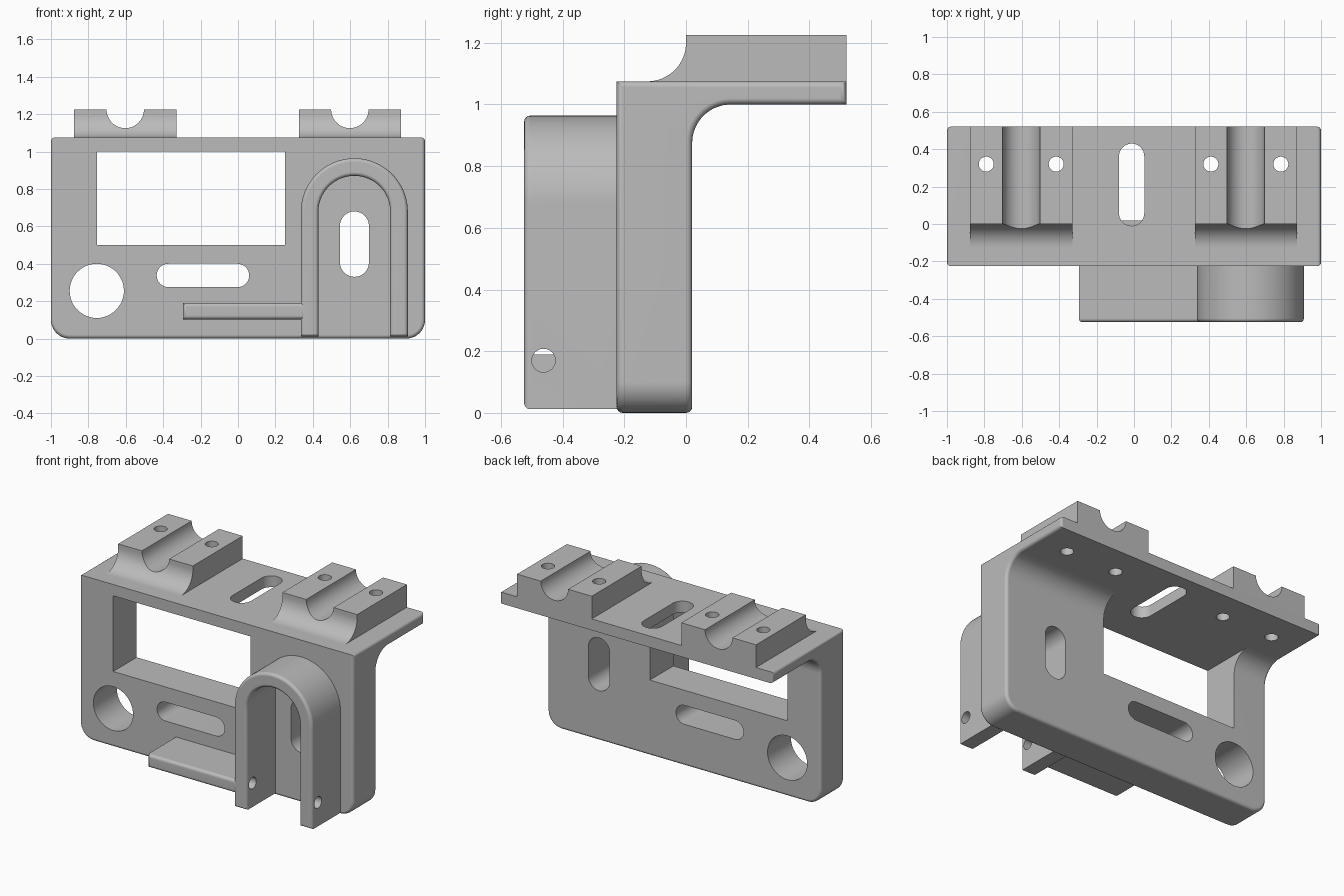
import bpy, bmesh
from math import sin, cos, radians
from mathutils import Vector

if "Cube" in bpy.data.objects:
    bpy.data.objects.remove(bpy.data.objects["Cube"])

grey = bpy.data.materials.new("bare_grey")
grey.use_nodes = True
COLOUR = (0.5, 0.5, 0.5, 1)
grey.diffuse_color = COLOUR
grey.node_tree.nodes["Principled BSDF"].inputs["Base Color"].default_value = COLOUR


def arc(cx, cy, r, start, end, n=16):
    angles = [radians(start + (end - start) * i / n) for i in range(n + 1)]
    return [(cx + r * cos(a), cy + r * sin(a)) for a in angles]


def circle(cx, cy, r):
    return arc(cx, cy, r, 0, 360, 48)[:-1]


def slot(x0, x1, y0, y1):
    """Round-ended slot filling the given rectangle."""
    if x1 - x0 > y1 - y0:
        r, cy = (y1 - y0) / 2, (y0 + y1) / 2
        return arc(x1 - r, cy, r, -90, 90) + arc(x0 + r, cy, r, 90, 270)
    r, cx = (x1 - x0) / 2, (x0 + x1) / 2
    return arc(cx, y1 - r, r, 0, 180) + arc(cx, y0 + r, r, 180, 360)


def box(x0, x1, y0, y1):
    return [(x0, y0), (x1, y0), (x1, y1), (x0, y1)]


def prism(name, outline, axis, lo, hi, shape=None):
    """Extrude a flat outline along an axis; shape edits the bmesh."""
    place = {"X": lambda p, d: (d, p[0], p[1]),
             "Y": lambda p, d: (p[0], d, p[1]),
             "Z": lambda p, d: (p[0], p[1], d)}[axis]
    bm = bmesh.new()
    face = bm.faces.new([bm.verts.new(place(p, lo)) for p in outline])
    moved = bmesh.ops.extrude_face_region(bm, geom=[face])["geom"]
    bmesh.ops.translate(bm, vec=Vector(place((0, 0), hi - lo)),
                        verts=[v for v in moved if isinstance(v, bmesh.types.BMVert)])
    bmesh.ops.recalc_face_normals(bm, faces=bm.faces)
    if shape:
        shape(bm)
    mesh = bpy.data.meshes.new(name)
    bm.to_mesh(mesh)
    bm.free()
    mesh.materials.append(grey)
    obj = bpy.data.objects.new(name, mesh)
    bpy.context.collection.objects.link(obj)
    return obj


def cut(obj, outline, axis, lo, hi):
    cutter = prism("cutter", outline, axis, lo, hi)
    cutter.hide_render = True
    mod = obj.modifiers.new("cut", "BOOLEAN")
    mod.operation, mod.solver, mod.object = "DIFFERENCE", "EXACT", cutter
    bpy.context.view_layer.objects.active = obj
    bpy.ops.object.modifier_apply(modifier=mod.name)
    bpy.data.objects.remove(cutter)


def finish(obj):
    bpy.ops.object.select_all(action="DESELECT")
    obj.select_set(True)
    bpy.context.view_layer.objects.active = obj
    bpy.ops.object.shade_smooth_by_angle(angle=radians(30))
    mod = obj.modifiers.new("flat_faces", "WEIGHTED_NORMAL")
    mod.keep_sharp = True


def round_edges(bm, edges, r, n):
    bmesh.ops.bevel(bm, geom=edges, offset=r, segments=n, profile=0.5, affect="EDGES")


FRONT, BACK, TOP, NOSE = -0.225, 0.52, 1.075, -0.525


# Bracket body: upright plate and rear shelf joined by an inside fillet
def shape_body(bm):
    corners = [e for e in bm.edges if all(v.co.z < 0.01 for v in e.verts)
               and abs(e.verts[0].co.x - e.verts[1].co.x) < 0.01]
    round_edges(bm, corners, 0.1, 10)
    rim = [e for e in bm.edges if e.calc_face_angle(0) > radians(45)
           and not (abs(e.verts[0].co.x - e.verts[1].co.x) > 0.5 and e.verts[0].co.z > 0.5)]
    round_edges(bm, rim, 0.02, 4)


profile = [(FRONT, 0), (0.02, 0)] + arc(0.145, 0.875, 0.125, 180, 90)
profile += [(BACK, 1.0), (BACK, TOP), (FRONT, TOP)]
body = prism("bracket_body", profile, "X", -1, 1, shape_body)
for opening in (box(-0.755, 0.25, 0.5, 1.0),
                circle(-0.755, 0.255, 0.145),
                slot(-0.435, 0.06, 0.275, 0.4),
                slot(0.545, 0.7, 0.33, 0.68)):
    cut(body, opening, "Y", -0.4, 0.7)
cut(body, slot(-0.08, 0.055, -0.01, 0.43), "Z", 0.95, 1.2)

# Two clamp blocks with a half-round groove, swept front and bolt holes
for name, cx in (("right_clamp_block", -0.603), ("left_clamp_block", 0.598)):
    side = [(-0.125, 1.07), (BACK, 1.07), (BACK, 1.225), (0, 1.225)]
    side += arc(-0.125, 1.2, 0.125, 0, -90)
    clamp = prism(name, side, "X", cx - 0.273, cx + 0.273)
    cut(clamp, circle(cx, 1.225, 0.1), "Y", -0.3, 0.7)
    for dx in (-0.187, 0.187):
        bolt = circle(cx + dx, 0.32, 0.04)
        cut(clamp, bolt, "Z", 0.9, 1.4)
        cut(body, bolt, "Z", 0.9, 1.4)
    finish(clamp)
finish(body)


# Projecting parts have a rounded front rim
def shape_front(bm):
    round_edges(bm, [e for e in bm.edges if all(v.co.y < NOSE + 0.001 for v in e.verts)],
                0.02, 4)


# Arched hood with a pin hole through both legs
hood_outline = [(0.908, 0.012)] + arc(0.622, 0.678, 0.286, 0, 180, 40) + [(0.336, 0.012)]
hood_outline += [(0.43, 0.012)] + arc(0.622, 0.678, 0.192, 180, 0, 40) + [(0.814, 0.012)]
hood = prism("arched_hood", hood_outline, "Y", NOSE, FRONT + 0.005, shape_front)
cut(hood, circle(-0.462, 0.17, 0.038), "X", 0.2, 1.1)
finish(hood)

# Ledge running sideways from the hood
ledge = prism("front_ledge", box(-0.295, 0.36, 0.103, 0.19), "Y", NOSE, FRONT + 0.005,
              shape_front)
finish(ledge)
